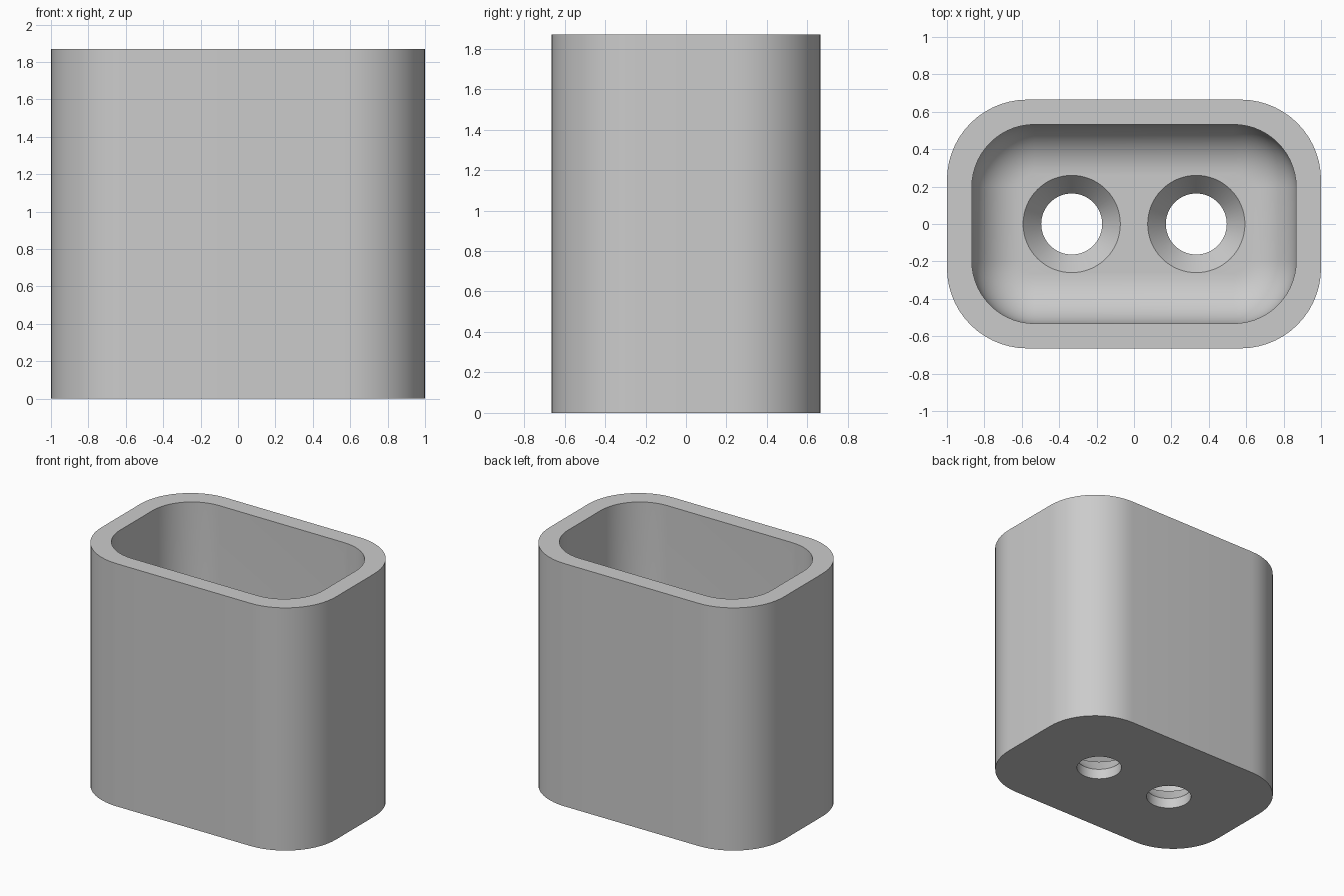
import bpy, bmesh, math

cube = bpy.data.objects.get("Cube")
if cube:
    bpy.data.objects.remove(cube, do_unlink=True)

HEIGHT, FLOOR = 1.87, 0.2
WALL, FILLET = 0.133, 0.265
HOLE_X, HOLE_R, SINK_R, SINK_Z = 0.333, 0.163, 0.26, 0.08

grey = bpy.data.materials.new("light_grey")
grey.use_nodes = True
grey.diffuse_color = (0.6, 0.6, 0.6, 1)
grey.node_tree.nodes["Principled BSDF"].inputs["Base Color"].default_value = (0.6, 0.6, 0.6, 1)

bm = bmesh.new()


def ring(points, z):
    return [bm.verts.new((x, y, z)) for x, y in points]


def rounded_rect(hx, hy, r, steps=14):
    """Outline of a rectangle with rounded corners."""
    pts = []
    for quarter, (sx, sy) in enumerate([(1, 1), (-1, 1), (-1, -1), (1, -1)]):
        for i in range(steps + 1):
            a = (quarter + i / steps) * math.pi / 2
            pts.append((sx * (hx - r) + r * math.cos(a), sy * (hy - r) + r * math.sin(a)))
    return pts


def circle(cx, r, n=64):
    return [(cx + r * math.cos(2 * math.pi * i / n), r * math.sin(2 * math.pi * i / n))
            for i in range(n)]


def loft(rings):
    """Bridge consecutive rings with quads."""
    for a, b in zip(rings, rings[1:]):
        for i in range(len(a)):
            j = (i + 1) % len(a)
            bm.faces.new((a[i], a[j], b[j], b[i]))


def fill(loops, up):
    """Flat face bounded by an outline and its holes."""
    edges = []
    for loop in loops:
        for i, v in enumerate(loop):
            w = loop[(i + 1) % len(loop)]
            edges.append(bm.edges.get((v, w)) or bm.edges.new((v, w)))
    bmesh.ops.triangle_fill(bm, use_beauty=True, edges=edges, normal=(0, 0, up))


# Outer wall, rim, and inner wall
outer = rounded_rect(1, 0.665, 0.43)
ix, iy, ir = 1 - WALL, 0.665 - WALL, 0.335
rings = [ring(outer, 0), ring(outer, HEIGHT), ring(rounded_rect(ix, iy, ir), HEIGHT)]

# Rounded transition from the inner wall to the floor
STEPS = 12
for i in range(STEPS + 1):
    a = i / STEPS * math.pi / 2
    d = FILLET * (1 - math.cos(a))
    z = FLOOR + FILLET * (1 - math.sin(a))
    rings.append(ring(rounded_rect(ix - d, iy - d, ir - d), z))
loft(rings)

# Two countersunk holes
lower, upper = [], []
for side in (-1, 1):
    hole = [ring(circle(side * HOLE_X, HOLE_R), 0),
            ring(circle(side * HOLE_X, HOLE_R), SINK_Z),
            ring(circle(side * HOLE_X, SINK_R), FLOOR)]
    loft(hole)
    lower.append(hole[0])
    upper.append(hole[2])

# Underside and floor
fill([rings[0]] + lower, -1)
fill([rings[-1]] + upper, 1)
bmesh.ops.recalc_face_normals(bm, faces=bm.faces[:])

mesh = bpy.data.meshes.new("holder_cup")
bm.to_mesh(mesh)
bm.free()
mesh.materials.append(grey)
cup = bpy.data.objects.new("holder_cup", mesh)
bpy.context.collection.objects.link(cup)

bpy.ops.object.select_all(action="DESELECT")
cup.select_set(True)
bpy.context.view_layer.objects.active = cup
bpy.ops.object.shade_smooth_by_angle(angle=math.radians(30))
